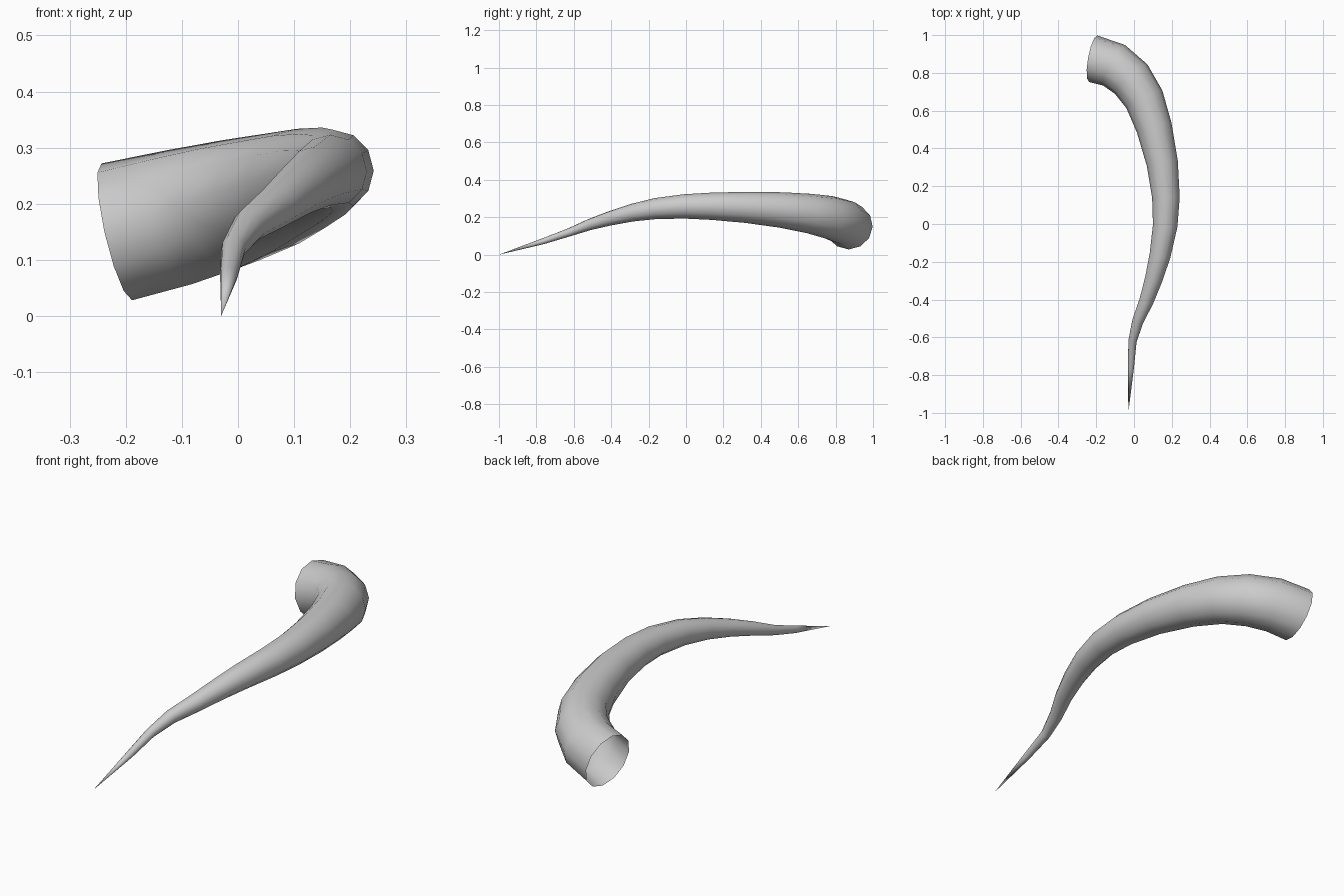
import bpy, bmesh, math
from mathutils import Vector

if "Cube" in bpy.data.objects:
    bpy.data.objects.remove(bpy.data.objects["Cube"])

# Centre line of the horn with its radius: x, y, z, r
PATH = [
    (-0.216, 0.875, 0.150, 0.125),
    (-0.105, 0.840, 0.176, 0.122),
    (-0.015, 0.767, 0.199, 0.116),
    (0.055, 0.660, 0.220, 0.106),
    (0.107, 0.510, 0.239, 0.095),
    (0.150, 0.320, 0.253, 0.083),
    (0.169, 0.140, 0.259, 0.073),
    (0.165, -0.010, 0.258, 0.065),
    (0.138, -0.165, 0.246, 0.056),
    (0.105, -0.290, 0.224, 0.047),
    (0.065, -0.410, 0.193, 0.038),
    (0.020, -0.515, 0.161, 0.030),
    (-0.008, -0.620, 0.121, 0.022),
    (-0.016, -0.760, 0.073, 0.016),
]
TIP = Vector((-0.03, -1.0, 0.0))
SIDES = 12

bm = bmesh.new()
pts = [Vector(p[:3]) for p in PATH] + [TIP]
rings = []
for i, p in enumerate(PATH):
    # Ring plane bisects the neighbouring path segments
    if i == 0:
        t = Vector((1, -0.18, 0.23)).normalized()
    else:
        t = ((pts[i] - pts[i - 1]).normalized() + (pts[i + 1] - pts[i]).normalized()).normalized()
    side = t.cross(Vector((0, 0, 1))).normalized()
    up = side.cross(t)
    ring = []
    for k in range(SIDES):
        a = 2 * math.pi * k / SIDES
        ring.append(bm.verts.new(pts[i] + p[3] * (math.cos(a) * side + math.sin(a) * up)))
    rings.append(ring)

# Skin between rings; the wide end stays open
for a, b in zip(rings, rings[1:]):
    for k in range(SIDES):
        n = (k + 1) % SIDES
        bm.faces.new((a[k], a[n], b[n], b[k]))

# Pointed tip
tip = bm.verts.new(TIP)
for k in range(SIDES):
    bm.faces.new((rings[-1][k], rings[-1][(k + 1) % SIDES], tip))

# Make faces point away from the centre line
f = bm.faces[:][0]
f.normal_update()
if f.normal.dot(f.calc_center_median() - (pts[0] + pts[1]) / 2) < 0:
    bmesh.ops.reverse_faces(bm, faces=bm.faces[:])
for f in bm.faces:
    f.smooth = True

mesh = bpy.data.meshes.new("horn")
bm.to_mesh(mesh)
bm.free()
horn = bpy.data.objects.new("horn", mesh)
bpy.context.collection.objects.link(horn)
